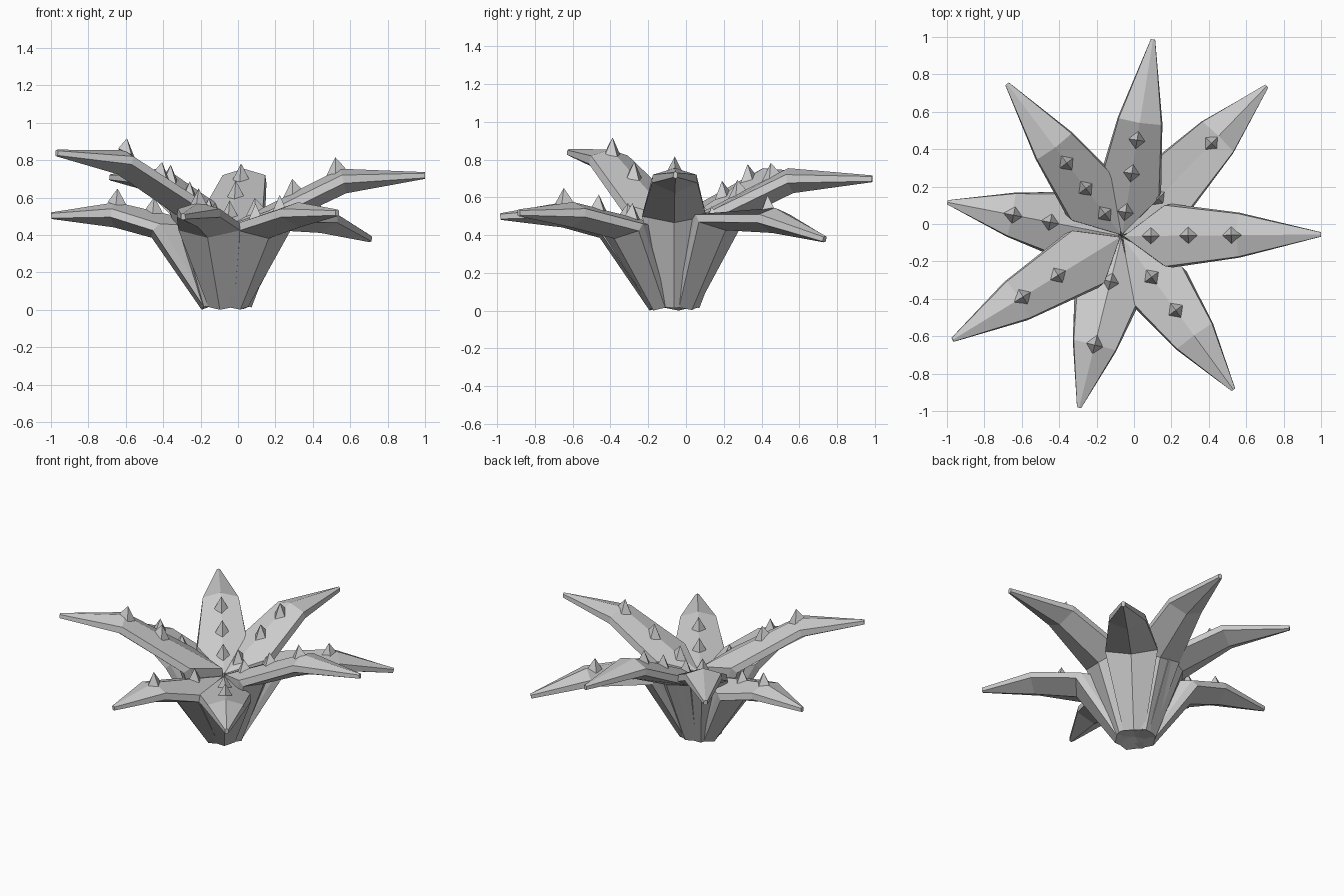
import bpy, bmesh
from math import radians
from mathutils import Vector, Matrix

if "Cube" in bpy.data.objects:
    bpy.data.objects.remove(bpy.data.objects["Cube"])

CENTRE = Vector((-0.065, -0.065, 0))


def make_object(name, bm):
    bmesh.ops.recalc_face_normals(bm, faces=bm.faces)
    me = bpy.data.meshes.new(name)
    bm.to_mesh(me)
    bm.free()
    ob = bpy.data.objects.new(name, me)
    bpy.context.collection.objects.link(ob)


# Half width, ridge height, rim thickness and keel depth at base, bend, middle, tip
SECTIONS = [(0.07, 0.03, 0.03, 0.06), (0.17, 0.03, 0.05, 0.105),
            (0.12, 0.035, 0.045, 0.10), (0.012, 0.006, 0.025, 0.03)]


def leaf(name, angle, path, inner, spikes):
    # Bent blade lofted through six-sided sections; its ridge runs in to the heart
    place = Matrix.Translation(CENTRE) @ Matrix.Rotation(radians(angle), 4, 'Z')
    bm = bmesh.new()
    pts = [Vector((r, 0, z)) for r, z in path]
    rings, ridge = [], []
    for i, (p, (w, h, t, k)) in enumerate(zip(pts, SECTIONS)):
        d = (pts[min(i + 1, 3)] - pts[max(i - 1, 0)]).normalized()
        n = Vector((-d.z, 0, d.x))
        top = p + n * h
        if i == 0:
            top = Vector((0.0, 0, 0.03))
        elif i == 1:
            top = Vector((0.01, 0, inner))
        section = [(0, 0), (w * 0.96, 0), (w, -t), (0, -k), (-w, -t), (-w * 0.96, 0)]
        ring = []
        for j, (y, u) in enumerate(section):
            q = top.copy() if j == 0 else p + n * u + Vector((0, y, 0))
            q.z = max(q.z, 0)
            ring.append(bm.verts.new(place @ q))
        rings.append(ring)
        ridge.append(top)
    for a, b in zip(rings, rings[1:]):
        for j in range(6):
            bm.faces.new((a[j], a[(j + 1) % 6], b[(j + 1) % 6], b[j]))
    bm.faces.new(rings[0])
    bm.faces.new(rings[-1])
    make_object(name, bm)

    # Four-sided thorns standing along the ridge
    bm = bmesh.new()
    for r in spikes:
        a, b = (ridge[1], ridge[2]) if r < ridge[2].x else (ridge[2], ridge[3])
        slope = (b.z - a.z) / (b.x - a.x)
        p = a.lerp(b, (r - a.x) / (b.x - a.x))
        base = [bm.verts.new(place @ (p + Vector((x, y, -0.012 + x * slope))))
                for x, y in ((0.055, 0), (0, 0.045), (-0.055, 0), (0, -0.045))]
        top = bm.verts.new(place @ (p + Vector((0, 0, 0.075))))
        bm.faces.new(base)
        for j in range(4):
            bm.faces.new((base[j], base[(j + 1) % 4], top))
    make_object(name.replace("leaf", "thorns"), bm)


# angle, bend (r, z), middle (r, z), tip (r, z), inner ridge height, thorn radii
LEAVES = [
    (0.5, (0.23, 0.53), (0.62, 0.72), (1.065, 0.73), 0.45, (0.155, 0.355, 0.585)),
    (46, (0.32, 0.51), (0.74, 0.51), (1.115, 0.39), 0.44, (0.28, 0.69)),
    (81, (0.23, 0.53), (0.62, 0.72), (1.065, 0.71), 0.45, (0.13, 0.34, 0.52)),
    (127, (0.23, 0.54), (0.60, 0.72), (1.02, 0.72), 0.45, (0.15, 0.32, 0.49)),
    (169, (0.33, 0.46), (0.60, 0.54), (0.95, 0.515), 0.44, (0.39, 0.59)),
    (211.5, (0.21, 0.56), (0.65, 0.82), (1.06, 0.85), 0.49, (0.40, 0.62)),
    (256, (0.33, 0.46), (0.60, 0.54), (0.945, 0.51), 0.44, (0.25, 0.60)),
    (306, (0.32, 0.46), (0.66, 0.54), (1.015, 0.53), 0.44, (0.27, 0.49)),
]
for i, (ang, bend, mid, tip, inner, spikes) in enumerate(LEAVES):
    leaf(f"leaf_{i + 1}", ang, [(0.08, 0.03), bend, mid, tip], inner, spikes)
